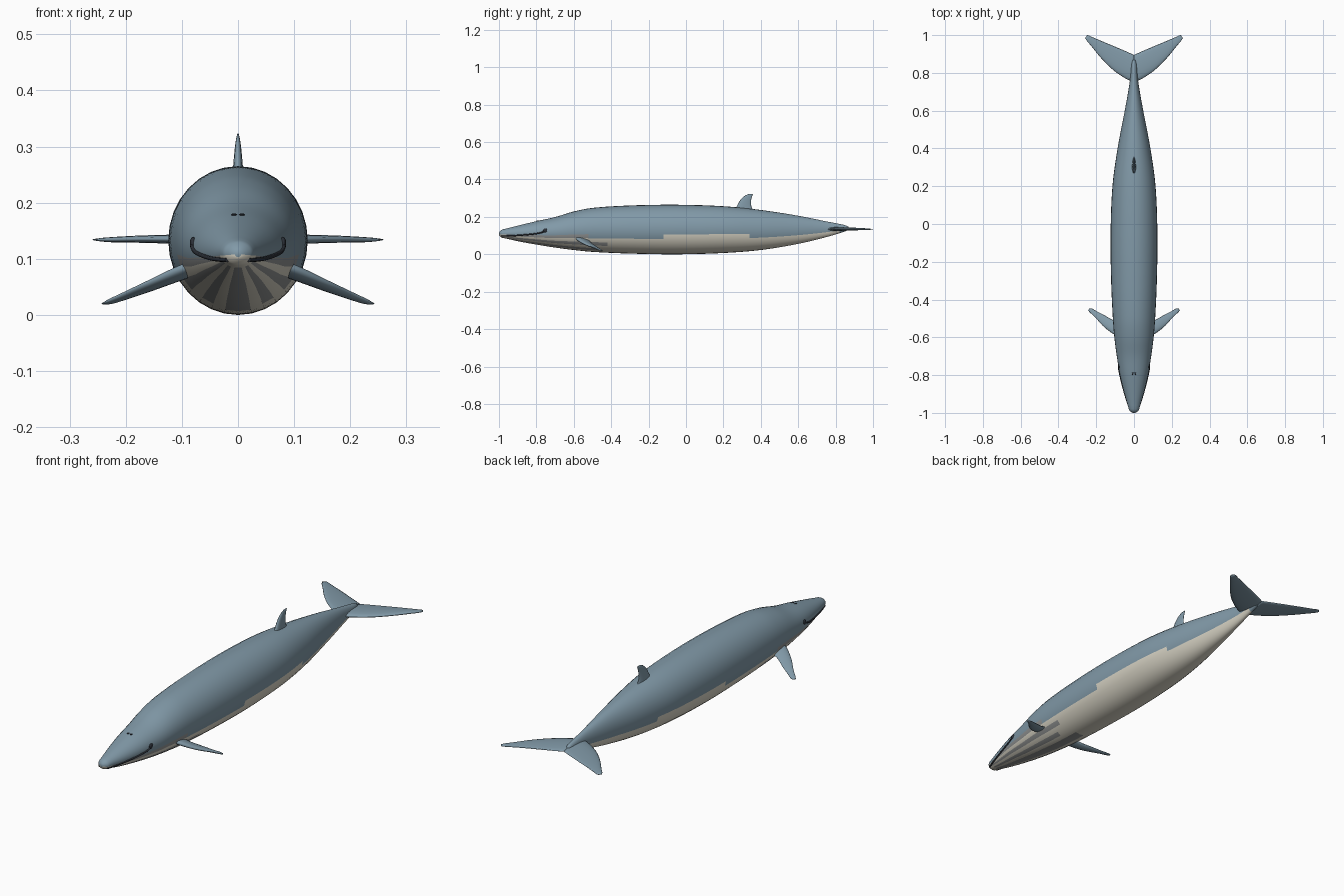
import bpy, bmesh, math
from mathutils import Vector

if "Cube" in bpy.data.objects:
    bpy.data.objects.remove(bpy.data.objects["Cube"])


def material(name, rgb):
    m = bpy.data.materials.new(name)
    m.diffuse_color = (*rgb, 1)
    m.use_nodes = True
    m.node_tree.nodes["Principled BSDF"].inputs["Base Color"].default_value = m.diffuse_color
    return m


BLUE = material("slate_blue", (0.22, 0.32, 0.39))
CREAM = material("belly_cream", (0.70, 0.67, 0.57))
GROOVE = material("throat_groove", (0.29, 0.30, 0.30))
DARK = material("dark", (0.025, 0.03, 0.04))


def spline(keys, u):
    """Smooth interpolation of tuples keyed by their first value."""
    i = 0
    while i < len(keys) - 2 and u > keys[i + 1][0]:
        i += 1

    def slope(j, c):
        a, b = keys[max(j - 1, 0)], keys[min(j + 1, len(keys) - 1)]
        return (b[c] - a[c]) / (b[0] - a[0])
    p, q = keys[i], keys[i + 1]
    h = q[0] - p[0]
    t = (u - p[0]) / h
    return [(2*t**3 - 3*t*t + 1) * p[c] + (t**3 - 2*t*t + t) * h * slope(i, c)
            + (3*t*t - 2*t**3) * q[c] + (t**3 - t*t) * h * slope(i + 1, c)
            for c in range(1, len(p))]


def loft(name, rings, mats, pick=None):
    bm = bmesh.new()
    loops = [[bm.verts.new(p) for p in r] for r in rings]
    n = len(loops[0])
    for i in range(len(loops) - 1):
        for k in range(n):
            l = (k + 1) % n
            f = bm.faces.new((loops[i][k], loops[i][l], loops[i + 1][l], loops[i + 1][k]))
            if pick:
                f.material_index = pick(i, k)
    bm.faces.new(loops[0])
    bm.faces.new(loops[-1])
    bmesh.ops.recalc_face_normals(bm, faces=bm.faces)
    for f in bm.faces:
        f.smooth = True
    me = bpy.data.meshes.new(name)
    bm.to_mesh(me)
    bm.free()
    for m in mats:
        me.materials.append(m)
    ob = bpy.data.objects.new(name, me)
    bpy.context.collection.objects.link(ob)
    return ob


# Body: y, half width, top z, bottom z
BODY = [(-1.0, .006, .115, .103), (-.99, .023, .129, .091), (-.96, .033, .138, .084),
        (-.9, .050, .153, .070), (-.8, .074, .177, .052), (-.7, .091, .199, .036),
        (-.6, .104, .229, .023), (-.5, .112, .248, .013), (-.3, .121, .261, .004),
        (-.05, .124, .265, 0), (.2, .114, .257, .007), (.4, .087, .237, .023),
        (.6, .049, .206, .056), (.75, .023, .176, .092), (.85, .013, .156, .122),
        (.868, .007, .148, .130)]
SEG = 32
ys = [-1, -.997, -.99, -.98] + [-.96 + .02 * i for i in range(91)] + [.855, .868]


def body_ring(y):
    w, top, bot = spline(BODY, y)
    c, h = (top + bot) / 2, (top - bot) / 2
    return [Vector((w * math.sin(2 * math.pi * k / SEG), y,
                    c - h * math.cos(2 * math.pi * k / SEG))) for k in range(SEG)]


def body_colour(i, k):
    j = min(k, SEG - 1 - k)          # face steps away from the keel
    y = (ys[i] + ys[i + 1]) / 2
    edge = 7 if y < -.52 or -.11 < y < .35 else 6
    if y > .82 or j >= edge:
        return 0
    if -.96 < y < -.38 - .04 * (j % 3) and j % 2 == 0:
        return 2
    return 1


loft("body", [body_ring(y) for y in ys], [BLUE, CREAM, GROOVE], body_colour)


def fin(name, keys, normal, side=1):
    """keys: u, leading edge xyz, trailing edge xyz, half thickness."""
    n = Vector(normal).normalized()
    rings = []
    for s in range(25):
        v = spline(keys, keys[0][0] + (keys[-1][0] - keys[0][0]) * s / 24)
        le, te, t = Vector(v[:3]), Vector(v[3:6]), max(v[6], .0006)
        ring = []
        for a in range(16):
            ang = 2 * math.pi * a / 16
            f = (1 - math.cos(ang)) / 2
            p = le.lerp(te, f) + n * t * math.sin(ang) * (1.15 - .5 * f)
            ring.append((p.x * side, p.y, p.z))
        rings.append(ring)
    return loft(name, rings, [BLUE])


# Dorsal fin
fin("dorsal_fin", [(0, 0, .255, .225, 0, .365, .225, .012),
                   (.3, 0, .272, .258, 0, .350, .255, .010),
                   (.65, 0, .292, .292, 0, .348, .286, .007),
                   (.9, 0, .316, .314, 0, .353, .308, .004),
                   (1, 0, .334, .322, 0, .358, .323, .0015)], (1, 0, 0))

# Flippers and tail flukes, mirrored
FLIPPER = [(0, .070, -.600, .094, .070, -.515, .076, .013),
           (.3, .110, -.582, .078, .112, -.508, .062, .012),
           (.6, .160, -.544, .056, .158, -.482, .044, .009),
           (.85, .208, -.492, .035, .203, -.459, .028, .006),
           (.96, .234, -.468, .024, .224, -.447, .021, .004),
           (1, .243, -.458, .020, .236, -.446, .019, .0015)]
FLUKE = [(0, 0, .752, .135, 0, .895, .135, .012),
         (.15, .035, .765, .135, .035, .911, .135, .011),
         (.45, .110, .815, .135, .110, .943, .135, .009),
         (.7, .175, .879, .135, .175, .970, .135, .007),
         (.9, .228, .944, .134, .222, .990, .134, .005),
         (.97, .252, .972, .134, .240, .999, .134, .003),
         (1, .259, .984, .134, .248, 1.0, .134, .0015)]


def tube(name, pts, r):
    cu = bpy.data.curves.new(name, 'CURVE')
    cu.dimensions = '3D'
    cu.bevel_depth = r
    cu.bevel_resolution = 2
    cu.use_fill_caps = True
    sp = cu.splines.new('POLY')
    sp.points.add(len(pts) - 1)
    for p, c in zip(sp.points, pts):
        p.co = (*c, 1)
    cu.materials.append(DARK)
    ob = bpy.data.objects.new(name, cu)
    bpy.context.collection.objects.link(ob)


def ball(name, loc, scale):
    bpy.ops.mesh.primitive_uv_sphere_add(segments=16, ring_count=10, radius=1, location=loc)
    ob = bpy.context.object
    ob.name = name
    ob.scale = scale
    ob.data.materials.append(DARK)
    bpy.ops.object.shade_smooth()


def skin_x(y, z):
    w, top, bot = spline(BODY, y)
    d = (z - (top + bot) / 2) / ((top - bot) / 2)
    return w * math.sqrt(max(0, 1 - d * d))


MOUTH = [(-.988, .098), (-.97, .098), (-.94, .099), (-.9, .101), (-.86, .104),
         (-.82, .108), (-.79, .112), (-.77, .117), (-.757, .124)]
for side, tag in ((1, "left"), (-1, "right")):
    fin(tag + "_flipper", FLIPPER, (.35, 0, .94), side)
    fin(tag + "_fluke", FLUKE, (0, 0, 1), side)
    tube(tag + "_mouth_line", [(side * skin_x(y, z), y, z) for y, z in MOUTH], .004)
    ball(tag + "_eye", (side * .080, -.752, .127), (.006, .012, .012))
    ball(tag + "_blowhole", (side * .007, -.792, .1785), (.005, .007, .0025))
